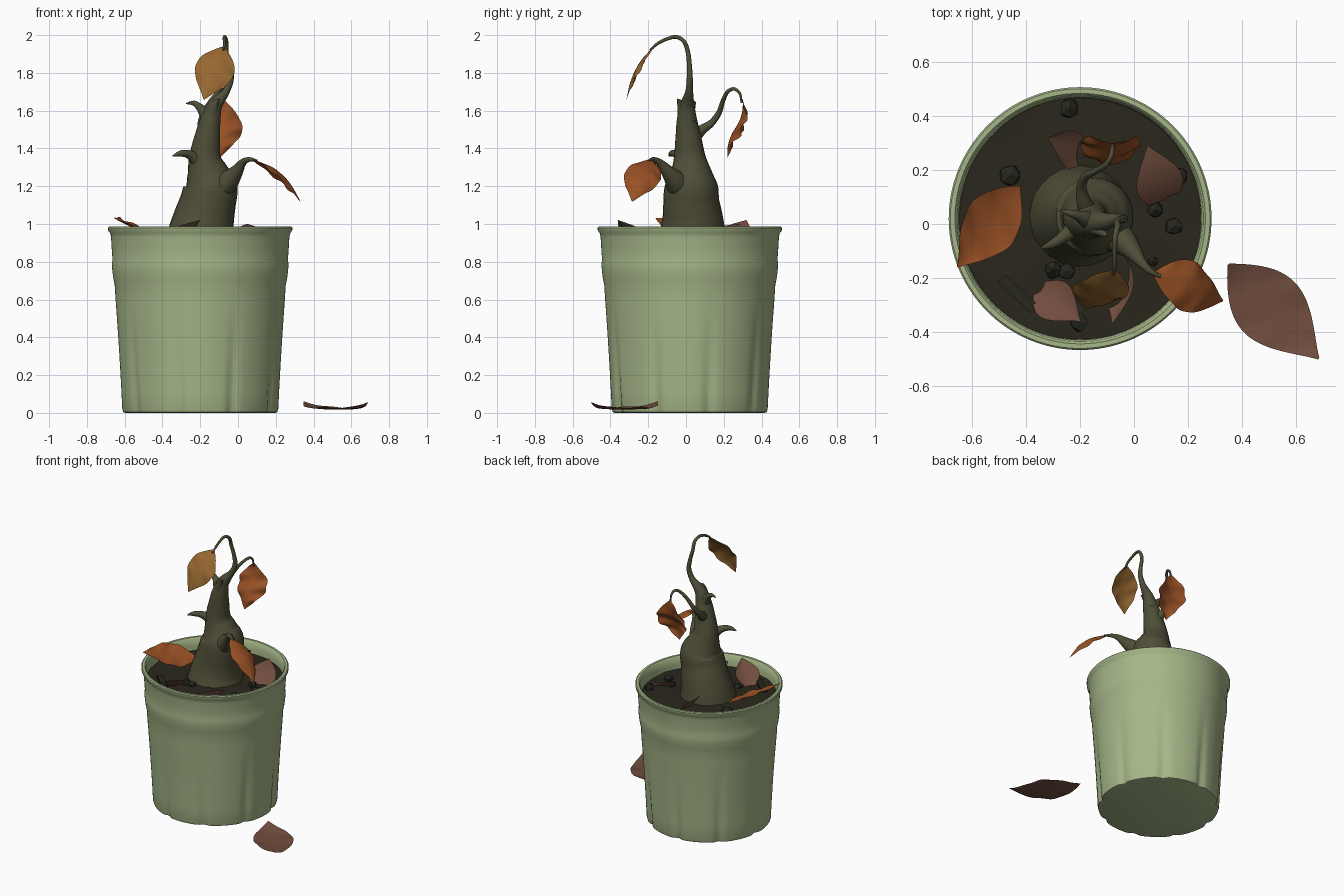
import bpy, bmesh, math, random
from math import sin, cos, pi
from mathutils import Vector, Matrix

random.seed(4)
CX, CY = -0.2, 0.02      # pot axis
SOIL = 0.9


def material(name, r, g, b):
    m = bpy.data.materials.new(name)
    m.diffuse_color = [(c / 255) ** 2.2 for c in (r, g, b)] + [1]
    return m


POT = material("sage green", 164, 181, 135)
DIRT = material("dark soil", 46, 43, 34)
STONE = material("dark pebble", 43, 43, 36)
STEM = material("olive bark", 80, 79, 59)
OCHRE = material("ochre leaf", 150, 103, 52)
ORANGE = material("rust leaf", 152, 82, 42)
BROWN = material("dry brown leaf", 112, 78, 64)


def finish(name, bm, mat, angle=45):
    mesh = bpy.data.meshes.new(name)
    bm.to_mesh(mesh)
    bm.free()
    ob = bpy.data.objects.new(name, mesh)
    bpy.context.collection.objects.link(ob)
    mesh.materials.append(mat)
    bpy.ops.object.select_all(action='DESELECT')
    ob.select_set(True)
    bpy.context.view_layer.objects.active = ob
    bpy.ops.object.shade_smooth_by_angle(angle=math.radians(angle))
    return ob


def bridge(bm, rings, closed=True):
    for a, b in zip(rings, rings[1:]):
        n = len(a)
        for i in range(n if closed else n - 1):
            j = (i + 1) % n
            bm.faces.new((a[i], a[j], b[j], b[i]))


def spline(pts, steps=6):
    """Catmull-Rom through points of any dimension."""
    p = [Vector(q) for q in pts]
    p = [2 * p[0] - p[1]] + p + [2 * p[-1] - p[-2]]
    out = []
    for a, b, c, d in zip(p, p[1:], p[2:], p[3:]):
        for k in range(steps):
            t = k / steps
            out.append(0.5 * (2 * b + (c - a) * t + (2 * a - 5 * b + 4 * c - d) * t * t
                              + (3 * b - a - 3 * c + d) * t ** 3))
    return out + [p[-2]]


def tube(name, pts, sides=20):
    """Tapered branch through (x, y, z, radius) points."""
    path = spline(pts)
    bm, rings = bmesh.new(), []
    frame, old = Matrix.Identity(3), Vector((0, 0, 1))
    for i, q in enumerate(path):
        d = (path[min(i + 1, len(path) - 1)] - path[max(i - 1, 0)]).to_3d().normalized()
        frame = old.rotation_difference(d).to_matrix() @ frame
        old = d
        rings.append([bm.verts.new(q.to_3d() + frame @ Vector((cos(a), sin(a), 0)) * max(q[3], 0.002))
                      for a in (2 * pi * k / sides for k in range(sides))])
    bridge(bm, rings)
    bm.faces.new(rings[0][::-1])
    bm.faces.new(rings[-1])
    return finish(name, bm, STEM, 60)


def leaf(name, base, tip, width, normal, mat, bulge=0.0, cup=0.0, ripple=0.0, wave=0.0, flick=0.0):
    """Pointed leaf: bulge arches it, cup lifts the edges, ripple wrinkles it, wave makes an S."""
    base, tip = Vector(base), Vector(tip)
    axis = tip - base
    side = axis.cross(Vector(normal)).normalized()
    up = side.cross(axis).normalized()
    bm, rows = bmesh.new(), []
    for i in range(29):
        t = i / 28
        w = width / 2 * (0.03 + 0.97 * sin(pi * t ** 0.88) ** 1.1)
        row = []
        for j in range(13):
            s = j / 6 - 1
            h = (bulge * sin(pi * t) + wave * sin(2 * pi * t) + flick * (2 * t - 1) ** 4
                 + sin(pi * t) * (cup * s * s + ripple * abs(s) * sin(20 * t + 2.5 * s)))
            row.append(bm.verts.new(base + axis * t + side * s * w + up * h))
        rows.append(row)
    bridge(bm, rows, closed=False)
    return finish(name, bm, mat, 80)


# Pot: lathed shell with soft pressed flutes in the lower wall
profile = [(0.395, 0.0), (0.408, 0.004), (0.413, 0.02), (0.418, 0.12), (0.425, 0.25), (0.433, 0.38),
           (0.441, 0.5), (0.448, 0.6), (0.453, 0.68), (0.459, 0.705), (0.465, 0.75), (0.468, 0.79),
           (0.464, 0.81), (0.468, 0.86), (0.472, 0.93), (0.476, 0.95), (0.487, 0.965), (0.488, 0.98),
           (0.482, 0.986), (0.465, 0.986), (0.457, 0.978), (0.45, 0.93), (0.447, 0.86)]
FLUTES = 9
bm, rings, N = bmesh.new(), [], 144
for k, (r, z) in enumerate(profile):
    ring = []
    for i in range(N):
        a = 2 * pi * i / N
        dent = max(0, cos(FLUTES * (a + 0.45))) ** 6 * max(0, 1 - z / 0.6) * 0.017
        ring.append(bm.verts.new((CX + (r - dent) * cos(a), CY + (r - dent) * sin(a), z)))
    rings.append(ring)
bridge(bm, rings)
bm.faces.new(rings[0][::-1])
finish("pot", bm, POT)

# Soil: gently uneven disc
bm, rings = bmesh.new(), []
for r in (0.449, 0.4, 0.32, 0.24, 0.15, 0.06):
    rings.append([bm.verts.new((CX + r * cos(a), CY + r * sin(a),
                                SOIL + 0.01 * (1 - r / 0.45) + random.uniform(-0.004, 0.004)))
                  for a in (2 * pi * i / 48 for i in range(48))])
bridge(bm, rings)
bm.faces.new(rings[-1])
finish("soil", bm, DIRT)

# Pebbles: faceted lumps half sunk in the soil
for i, (x, y, r) in enumerate([(-0.24, 0.43, 0.038), (-0.46, 0.18, 0.042), (0.17, 0.18, 0.034),
                               (0.15, -0.01, 0.034), (0.08, 0.05, 0.032), (-0.3, -0.17, 0.038),
                               (-0.25, -0.175, 0.032), (-0.205, -0.365, 0.036), (0.07, -0.14, 0.02)]):
    bm = bmesh.new()
    bmesh.ops.create_icosphere(bm, subdivisions=1, radius=r)
    for v in bm.verts:
        v.co = v.co * random.uniform(0.85, 1.15)
        v.co.z *= 0.7
        v.co += Vector((x, y, SOIL + 0.008))
    finish("pebble_%d" % (i + 1), bm, STONE, 20)

# Bark chip lying in the soil
bm = bmesh.new()
bmesh.ops.create_cube(bm, size=1, matrix=Matrix.Translation((-0.43, -0.26, SOIL + 0.008))
                      @ Matrix.Rotation(-0.75, 4, 'Z') @ Matrix.Diagonal((0.17, 0.04, 0.03, 1)))
finish("bark_chip", bm, STONE, 20)

# Trunk: swollen base thinning into a drooping top shoot
tube("trunk", [(-0.2, 0.03, 0.87, 0.195), (-0.195, 0.035, 0.95, 0.176), (-0.18, 0.035, 1.03, 0.161),
               (-0.158, 0.028, 1.12, 0.148), (-0.145, 0.028, 1.2, 0.141), (-0.16, 0.026, 1.27, 0.112),
               (-0.175, 0.02, 1.35, 0.085), (-0.162, 0.012, 1.46, 0.068), (-0.146, 0.005, 1.55, 0.054),
               (-0.12, 0.007, 1.63, 0.038), (-0.065, 0.017, 1.7, 0.021), (-0.038, 0.02, 1.77, 0.016),
               (-0.046, 0.018, 1.84, 0.013), (-0.062, 0.01, 1.91, 0.012), (-0.062, -0.01, 1.965, 0.011),
               (-0.07, -0.05, 1.99, 0.01), (-0.072, -0.1, 1.98, 0.009), (-0.072, -0.15, 1.955, 0.008),
               (-0.077, -0.19, 1.92, 0.005)], 28)

# Side branches and broken stubs
tube("right_branch", [(-0.14, -0.01, 1.16, 0.08), (-0.06, -0.05, 1.22, 0.06), (-0.01, -0.095, 1.275, 0.037),
                      (0.025, -0.14, 1.325, 0.02), (0.06, -0.175, 1.342, 0.012), (0.1, -0.195, 1.335, 0.006)])
tube("back_branch", [(-0.16, 0.02, 1.44, 0.045), (-0.185, 0.08, 1.495, 0.028), (-0.195, 0.135, 1.535, 0.019),
                     (-0.18, 0.175, 1.59, 0.015), (-0.145, 0.195, 1.65, 0.012), (-0.105, 0.22, 1.7, 0.01),
                     (-0.085, 0.255, 1.715, 0.009), (-0.08, 0.285, 1.69, 0.007), (-0.08, 0.295, 1.64, 0.005)])
tube("lower_stub", [(-0.18, 0.01, 1.29, 0.06), (-0.225, -0.02, 1.345, 0.035), (-0.265, -0.05, 1.37, 0.022),
                    (-0.305, -0.075, 1.373, 0.016), (-0.345, -0.09, 1.36, 0.004)])
tube("upper_stub", [(-0.14, 0.01, 1.53, 0.05), (-0.175, 0.018, 1.585, 0.033), (-0.205, 0.03, 1.62, 0.02),
                    (-0.235, 0.04, 1.64, 0.013), (-0.275, 0.05, 1.638, 0.003)])
tube("front_nub", [(-0.15, 0.0, 1.53, 0.045), (-0.135, -0.015, 1.6, 0.032), (-0.12, -0.03, 1.64, 0.018),
                   (-0.1, -0.045, 1.66, 0.004)])

# Withered leaves still hanging on the shoots
leaf("top_leaf", (-0.075, -0.17, 1.94), (-0.18, -0.315, 1.66), 0.21, (0.0, -1, 0.45), OCHRE,
     bulge=0.03, cup=-0.02, ripple=0.006)
leaf("back_leaf", (-0.08, 0.3, 1.66), (-0.1, 0.22, 1.35), 0.225, (0, 1, -0.2), ORANGE,
     cup=0.035, ripple=0.014, wave=0.015)
leaf("right_leaf", (0.07, -0.185, 1.343), (0.33, -0.285, 1.12), 0.195, (0.55, 0.1, 0.8), ORANGE,
     bulge=0.045, cup=-0.03, ripple=0.006)

# Fallen leaves, on the rim, in the soil and on the ground
leaf("rim_leaf", (-0.425, 0.14, 0.94), (-0.655, -0.16, 1.03), 0.225, (0.35, -0.1, 0.9), ORANGE,
     bulge=-0.01, cup=0.015, ripple=0.006)
leaf("soil_leaf_right", (0.12, 0.05, 0.86), (0.05, 0.29, 1.0), 0.18, (0.3, -0.5, 0.8), BROWN, bulge=0.03)
leaf("soil_leaf_back", (-0.17, 0.23, 0.86), (-0.32, 0.32, 1.02), 0.15, (0.5, 0.1, 0.8), BROWN, cup=0.02)
leaf("soil_leaf_left", (-0.37, -0.23, 0.88), (-0.2, -0.36, 1.02), 0.16, (-0.4, 0.4, 0.8), BROWN, cup=0.02)
leaf("soil_leaf_front", (-0.05, -0.1, 0.88), (-0.08, -0.37, 0.96), 0.14, (-0.7, 0, 0.7), BROWN,
     bulge=-0.04, cup=0.02)
leaf("ground_leaf", (0.35, -0.15, 0.025), (0.685, -0.5, 0.02), 0.265, (0, 0, 1), BROWN,
     bulge=-0.005, cup=0.012, ripple=0.004, flick=0.035)
